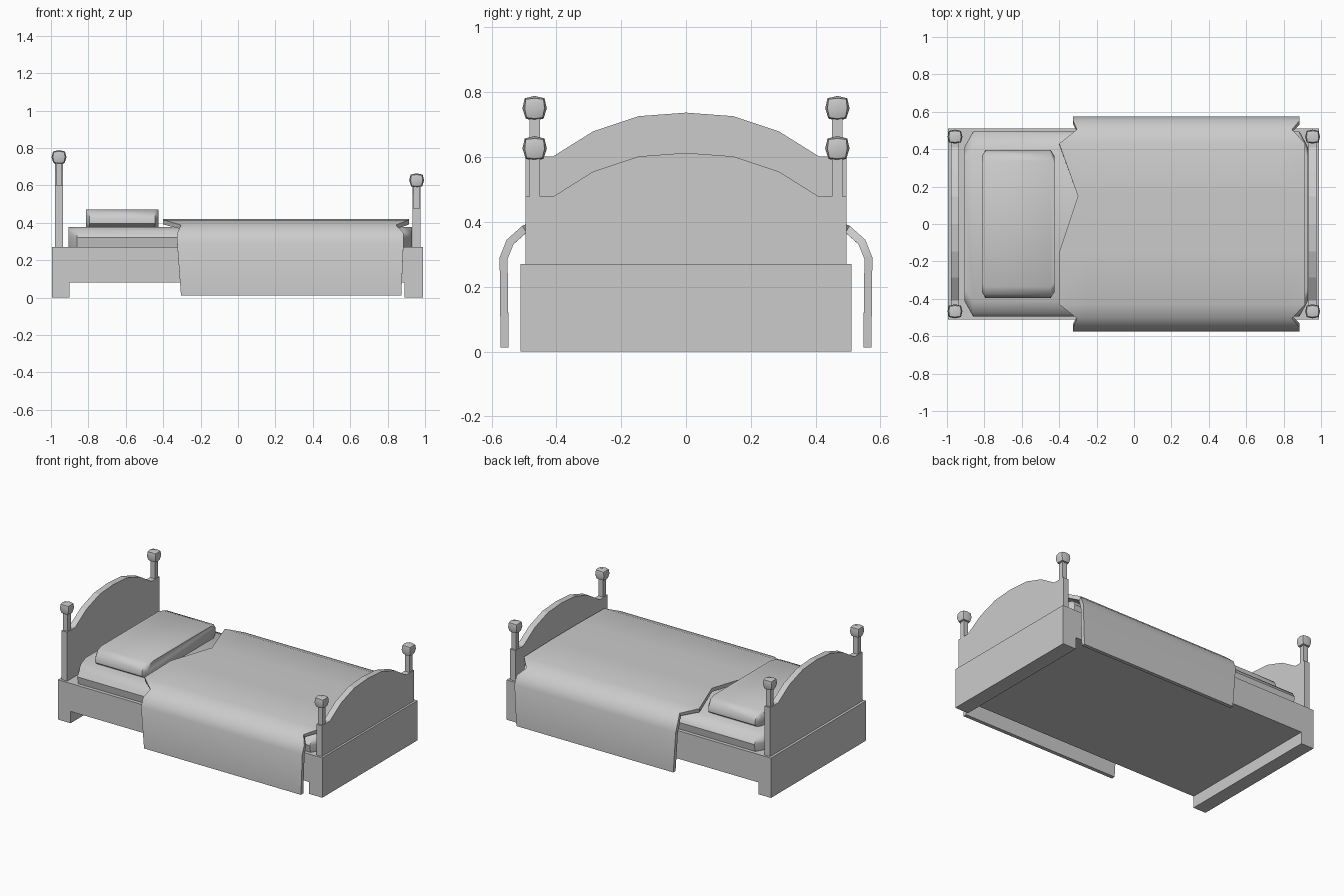
import bpy, bmesh, math
from mathutils import Vector

if "Cube" in bpy.data.objects:
    bpy.data.objects.remove(bpy.data.objects["Cube"], do_unlink=True)

GREY = bpy.data.materials.new("plain grey")
GREY.use_nodes = True
GREY.diffuse_color = (0.6, 0.6, 0.6, 1)
GREY.node_tree.nodes["Principled BSDF"].inputs["Base Color"].default_value = (0.6, 0.6, 0.6, 1)


def make(name, bm, recalc=True):
    if recalc:
        bmesh.ops.recalc_face_normals(bm, faces=bm.faces[:])
    mesh = bpy.data.meshes.new(name)
    bm.to_mesh(mesh)
    bm.free()
    mesh.materials.append(GREY)
    ob = bpy.data.objects.new(name, mesh)
    bpy.context.collection.objects.link(ob)
    return ob


def smooth(ob, degrees):
    bpy.ops.object.select_all(action='DESELECT')
    ob.select_set(True)
    bpy.context.view_layer.objects.active = ob
    bpy.ops.object.shade_smooth_by_angle(angle=math.radians(degrees))


def extrude(name, points, direction):
    """Prism from a closed outline of 3D points."""
    bm = bmesh.new()
    face = bm.faces.new([bm.verts.new(p) for p in points])
    new = bmesh.ops.extrude_face_region(bm, geom=[face])["geom"]
    bmesh.ops.translate(bm, vec=Vector(direction),
                        verts=[v for v in new if isinstance(v, bmesh.types.BMVert)])
    return make(name, bm)


def box(name, centre, size):
    x, y, z = (c - s / 2 for c, s in zip(centre, size))
    sx, sy, sz = size
    return extrude(name, [(x, y, z), (x + sx, y, z), (x + sx, y + sy, z), (x, y + sy, z)], (0, 0, sz))


def loft(name, half, sections):
    """Skin a y-symmetric cross-section along x; sections are (x, y scale)."""
    outline = half + [(-y, z) for y, z in reversed(half)]
    bm = bmesh.new()
    rings = [[bm.verts.new((x, y * s, z)) for y, z in outline] for x, s in sections]
    n = len(outline)
    for a, b in zip(rings, rings[1:]):
        for i in range(n):
            bm.faces.new((a[i], a[(i + 1) % n], b[(i + 1) % n], b[i]))
    bm.faces.new(rings[0])
    bm.faces.new(rings[-1])
    ob = make(name, bm)
    smooth(ob, 40)
    return ob


# Base frame with a full-width foot at each end
base = [(-0.995, 0), (-0.9, 0), (-0.9, 0.08), (0.89, 0.08), (0.89, 0),
        (0.99, 0), (0.99, 0.27), (-0.995, 0.27)]
extrude("bed_base", [(x, -0.51, z) for x, z in base], (0, 1.02, 0))


# Arched end boards with posts and knobs
def end_board(name, x, shoulder):
    arch = [(0.495, 0.265 - shoulder), (0.495, 0), (0.41, 0), (0.287, 0.077), (0.147, 0.124)]
    outline = arch + [(0, 0.135)] + [(-y, z) for y, z in reversed(arch)]
    extrude(name, [(x - 0.021, y, z + shoulder) for y, z in outline], (0.042, 0, 0))
    for side, label in ((1, "back"), (-1, "front")):
        y = 0.467 * side
        box(f"{name}_{label}_post", (x, y, shoulder + 0.06), (0.034, 0.033, 0.13))
        bm = bmesh.new()
        bmesh.ops.create_cube(bm, size=2)
        bmesh.ops.subdivide_edges(bm, edges=bm.edges[:], cuts=1, use_grid_fill=True)
        for v in bm.verts:
            v.co = v.co.lerp(v.co.normalized() * 1.12, 0.62)
            taper = 0.9 if v.co.z < -0.3 else 1
            v.co = Vector((x + v.co.x * taper * 0.037, y + v.co.y * taper * 0.035,
                           shoulder + 0.148 + v.co.z * 0.036))
        smooth(make(f"{name}_{label}_knob", bm), 30)


end_board("headboard", -0.957, 0.602)
end_board("footboard", 0.955, 0.478)

# Mattress and pillow with rounded long edges and clipped corners
loft("mattress", [(0.485, 0.265), (0.495, 0.32), (0.475, 0.353), (0.41, 0.378)],
     [(-0.907, 0.83), (-0.86, 1), (0.885, 1), (0.93, 0.83)])
loft("pillow", [(0.37, 0.375), (0.395, 0.395), (0.395, 0.425), (0.375, 0.455), (0.335, 0.47)],
     [(-0.813, 0.92), (-0.795, 1), (-0.445, 1), (-0.425, 0.92)])

# Blanket: rows across the bed as (y, z, head edge x, foot edge x)
side = [(0.572, 0.012, -0.305, 0.873), (0.575, 0.29, -0.325, 0.885),
        (0.553, 0.345, -0.325, 0.885), (0.505, 0.388, -0.305, 0.845), (0.43, 0.416, -0.4, 0.915)]
rows = [(-y, z, a, b) for y, z, a, b in side]
rows += [(-0.15, 0.421, -0.4, 0.915), (0.15, 0.421, -0.3, 0.915)] + side[::-1]
bm = bmesh.new()
grid = [[bm.verts.new((x, y, z)) for x in (a, -0.25, 0.8, b)] for y, z, a, b in rows]
for r, s in zip(grid, grid[1:]):
    for i in range(3):
        bm.faces.new((r[i], r[i + 1], s[i + 1], s[i]))
blanket = make("blanket", bm, recalc=False)
thick = blanket.modifiers.new("thickness", 'SOLIDIFY')
thick.thickness = 0.025
thick.offset = -1
bpy.context.view_layer.objects.active = blanket
bpy.ops.object.modifier_apply(modifier="thickness")
smooth(blanket, 40)
